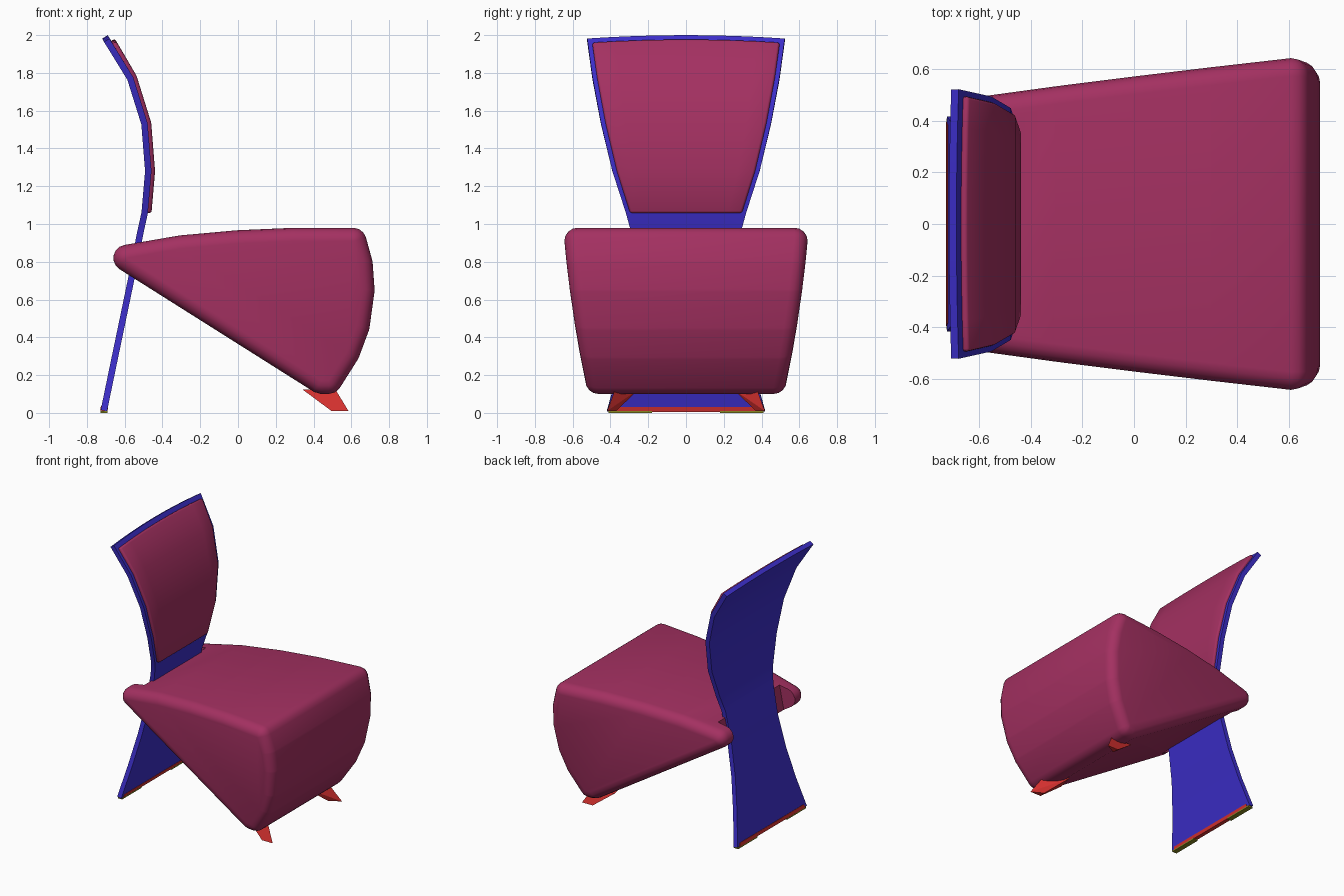
import bpy, bmesh, math
from mathutils import Vector

if "Cube" in bpy.data.objects:
    bpy.data.objects.remove(bpy.data.objects["Cube"])


def material(name, rgb):
    m = bpy.data.materials.new(name)
    m.use_nodes = True
    m.diffuse_color = (*rgb, 1)
    m.node_tree.nodes["Principled BSDF"].inputs["Base Color"].default_value = (*rgb, 1)
    return m


MAGENTA = material("magenta fabric", (0.37, 0.03, 0.12))
BLUE = material("blue shell", (0.045, 0.027, 0.58))
RED = material("red feet", (0.66, 0.03, 0.028))
OLIVE = material("olive glides", (0.25, 0.25, 0.015))


def finish(name, bm, mat):
    mesh = bpy.data.meshes.new(name)
    bm.to_mesh(mesh)
    bm.free()
    mesh.materials.append(mat)
    obj = bpy.data.objects.new(name, mesh)
    bpy.context.collection.objects.link(obj)
    return obj


def activate(obj):
    bpy.ops.object.select_all(action="DESELECT")
    obj.select_set(True)
    bpy.context.view_layer.objects.active = obj


def apply(obj, kind, **settings):
    activate(obj)
    mod = obj.modifiers.new(kind, kind)
    for key, value in settings.items():
        setattr(mod, key, value)
    bpy.ops.object.modifier_apply(modifier=mod.name)


def smooth(obj, degrees=35):
    activate(obj)
    bpy.ops.object.shade_smooth_by_angle(angle=math.radians(degrees))


def strip(name, stations, thickness, offset, mat, bow=0.0, cols=8):
    """Sheet through (x, z, half width) stations, facing +x, then thickened."""
    bm = bmesh.new()
    rows = []
    for i, (x, z, half) in enumerate(stations):
        drop = bow if i == len(stations) - 1 else 0
        row = []
        for j in range(cols + 1):
            t = 2 * j / cols - 1
            row.append(bm.verts.new((x + 0.5 * drop * t * t, half * t, z - drop * t * t)))
        rows.append(row)
    for a, b in zip(rows, rows[1:]):
        for j in range(cols):
            bm.faces.new((a[j], a[j + 1], b[j + 1], b[j]))
    obj = finish(name, bm, mat)
    apply(obj, "SOLIDIFY", thickness=thickness, offset=offset)
    return obj


def hull(name, points, mat):
    bm = bmesh.new()
    for p in points:
        bm.verts.new(p)
    bmesh.ops.convex_hull(bm, input=bm.verts)
    bmesh.ops.recalc_face_normals(bm, faces=bm.faces)
    return finish(name, bm, mat)


# Seat: wedge profile, rounded all round by a radius swept over its core
R = 0.07
core = [Vector(p) for p in (
    (-0.59, 0.82), (0.44, 0.17), (0.48, 0.17), (0.575, 0.32), (0.627, 0.46),
    (0.653, 0.65), (0.643, 0.79), (0.61, 0.91), (0.3, 0.91), (0, 0.897), (-0.3, 0.87))]


def seat_half(p):
    return 0.456 + 0.114 * p.x + 0.13 * p.y - R


outline = []
for i, p in enumerate(core):
    d0, d1 = p - core[i - 1], core[(i + 1) % len(core)] - p
    a0 = math.atan2(-d0.x, d0.y)
    turn = (math.atan2(-d1.x, d1.y) - a0) % math.tau
    steps = max(1, round(turn / math.radians(25)))
    for k in range(steps + 1):
        a = a0 + turn * k / steps
        outline.append((p, Vector((math.cos(a), math.sin(a)))))

bm = bmesh.new()
rings = []
for side in (-1, 1):
    for k in range(5):
        t = math.pi / 2 * (1 - k / 4 if side < 0 else k / 4)
        ring = []
        for p, n in outline:
            q = p + n * R * math.cos(t)
            ring.append(bm.verts.new((q.x, side * (seat_half(p) + R * math.sin(t)), q.y)))
        rings.append(ring)
count = len(outline)
for a, b in zip(rings, rings[1:]):
    for i in range(count):
        j = (i + 1) % count
        bm.faces.new((a[i], a[j], b[j], b[i]))
bm.faces.new(rings[0])
bm.faces.new(rings[-1])
bmesh.ops.remove_doubles(bm, verts=bm.verts, dist=0.0005)
bmesh.ops.recalc_face_normals(bm, faces=bm.faces)
seat = finish("seat", bm, MAGENTA)

# Notch in the rear of the seat for the back shell
cutter = strip("notch_cutter", [(-0.63, 0.4, 0.37), (-0.49, 1.1, 0.37)], 0.4, -1, MAGENTA, cols=1)
cutter.hide_render = True
apply(seat, "BOOLEAN", object=cutter, operation="DIFFERENCE", solver="EXACT")
bpy.data.objects.remove(cutter)
smooth(seat)

# Back shell: one curved plate from the floor to the top
upper = [(-0.475, 1.28, 0.39), (-0.495, 1.53, 0.45), (-0.57, 1.77, 0.495)]
shell = strip("back_shell", [
    (-0.71, 0.012, 0.418), (-0.663, 0.24, 0.355), (-0.613, 0.48, 0.305),
    (-0.563, 0.72, 0.28), (-0.518, 0.95, 0.288), (-0.494, 1.06, 0.318),
    *upper, (-0.704, 1.991, 0.523)], 0.034, 0, BLUE, bow=0.018)
smooth(shell)

# Back cushion: thin pad following the shell
pad = strip("back_cushion", [
    (-0.494, 1.06, 0.296), *[(x, z, h - 0.024) for x, z, h in upper],
    (-0.683, 1.963, 0.496)], 0.036, 1, MAGENTA, bow=0.016)
apply(pad, "BEVEL", width=0.012, segments=2, limit_method="ANGLE", angle_limit=math.radians(50))
smooth(pad, 50)

# Red shoe along the foot of the shell
strip("shell_shoe", [(-0.711, 0.009, 0.395), (-0.706, 0.034, 0.385)], 0.039, 0, RED, cols=1)

# Front feet (three-sided, splayed) and rear glides, mirrored left and right
for side, label in ((1, "left"), (-1, "right")):
    hull(label + "_front_foot", [(x, side * y, z) for x, y, z in (
        (0.34, 0.375, 0.125), (0.515, 0.375, 0.125), (0.37, 0.25, 0.125),
        (0.495, 0.418, 0.01), (0.585, 0.418, 0.01), (0.5, 0.37, 0.01))], RED)
    hull(label + "_rear_glide", [
        (x, side * y, z) for x in (-0.727, -0.69) for y in (0.18, 0.41) for z in (0, 0.01)], OLIVE)
